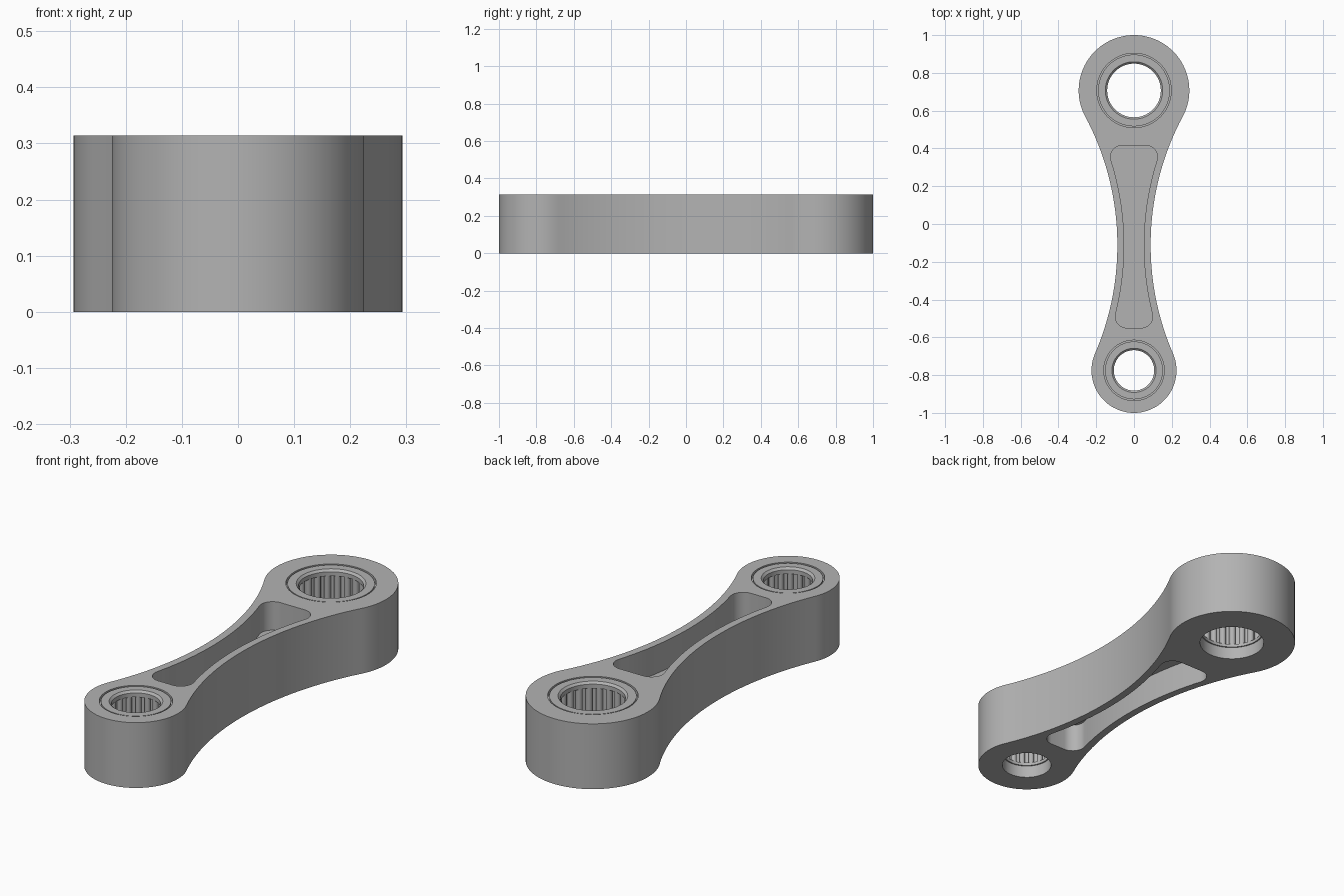
import bpy, bmesh
from math import sin, cos, pi, sqrt, atan2

cube = bpy.data.objects.get("Cube")
if cube:
    bpy.data.objects.remove(cube)

HEIGHT = 0.314
LIP = 0.06           # retaining lip under each bearing
BIG_Y, BIG_R = 0.707, 0.293
SMALL_Y, SMALL_R = -0.775, 0.225
FLANK_X, FLANK_Y, FLANK_R = 1.538, -0.112, 1.45   # concave side arc

steel = bpy.data.materials.new("steel grey")
steel.use_nodes = True
GREY = (0.45, 0.45, 0.45, 1)
steel.diffuse_color = GREY
steel.node_tree.nodes["Principled BSDF"].inputs["Base Color"].default_value = GREY


def make_object(name, bm):
    bmesh.ops.recalc_face_normals(bm, faces=bm.faces)
    mesh = bpy.data.meshes.new(name)
    bm.to_mesh(mesh)
    bm.free()
    mesh.materials.append(steel)
    obj = bpy.data.objects.new(name, mesh)
    bpy.context.collection.objects.link(obj)
    return obj


def arc(cx, cy, r, a0, a1, n):
    return [(cx + r * cos(a0 + (a1 - a0) * i / n),
             cy + r * sin(a0 + (a1 - a0) * i / n)) for i in range(n + 1)]


def mirrored(right):
    """Close a right-hand half outline with its mirror image."""
    return right + [(-x, y) for x, y in reversed(right) if abs(x) > 1e-5]


def prism(name, outline, z0, z1):
    bm = bmesh.new()
    face = bm.faces.new([bm.verts.new((x, y, z0)) for x, y in outline])
    top = bmesh.ops.extrude_face_region(bm, geom=[face])["geom"]
    bmesh.ops.translate(bm, vec=(0, 0, z1 - z0),
                        verts=[v for v in top if isinstance(v, bmesh.types.BMVert)])
    return make_object(name, bm)


def smooth(obj):
    bpy.ops.object.select_all(action='DESELECT')
    obj.select_set(True)
    bpy.context.view_layer.objects.active = obj
    bpy.ops.object.shade_smooth_by_angle(angle=pi / 6)


# Outline: two round ends joined by tangent concave flanks
up = atan2(FLANK_Y - BIG_Y, FLANK_X)
low = atan2(FLANK_Y - SMALL_Y, FLANK_X)
outline = mirrored(
    arc(0, SMALL_Y, SMALL_R, -pi / 2, low, 24)
    + arc(FLANK_X, FLANK_Y, FLANK_R, pi + low, pi + up, 32)[1:-1]
    + arc(0, BIG_Y, BIG_R, up, pi / 2, 28))
body = prism("rod_body", outline, 0, HEIGHT)

# Pocket outline: flanks offset inward, with filleted corners
POCKET_R, FILLET = FLANK_R + 0.036, 0.06


def corner(y):
    x = FLANK_X - sqrt((POCKET_R + FILLET) ** 2 - (y - FLANK_Y) ** 2)
    return x, y, atan2(FLANK_Y - y, FLANK_X - x)


x0, y0, a0 = corner(-0.55 + FILLET)
x1, y1, a1 = corner(0.415 - FILLET)
pocket = mirrored(
    arc(x0, y0, FILLET, -pi / 2, a0, 10)
    + arc(FLANK_X, FLANK_Y, POCKET_R, pi + a0, pi + a1, 24)[1:-1]
    + arc(x1, y1, FILLET, a1, pi / 2, 10))

# Cutters: pockets either side of a thin web, and stepped bores
WEB = 0.02
cutters = [prism("lower_pocket_cutter", pocket, -0.1, HEIGHT / 2 - WEB),
           prism("upper_pocket_cutter", pocket, HEIGHT / 2 + WEB, HEIGHT + 0.1)]
# centre y, bore radius, bearing inner radius, needle count, needle radius
bearings = {"big_end": (BIG_Y, 0.197, 0.142, 22, 0.015),
            "small_end": (SMALL_Y, 0.160, 0.107, 18, 0.013)}
for name, (y, bore, inner, count, needle) in bearings.items():
    for label, r, z0, z1 in (("bore", bore, LIP, HEIGHT + 0.1),
                             ("lip", inner + 0.006, -0.1, LIP + 0.02)):
        ring = arc(0, y, r, 0, 2 * pi, 64)[:-1]
        cutters.append(prism(f"{name}_{label}_cutter", ring, z0, z1))

bpy.context.view_layer.objects.active = body
for cutter in cutters:
    mod = body.modifiers.new("cut", 'BOOLEAN')
    mod.operation, mod.solver, mod.object = 'DIFFERENCE', 'EXACT', cutter
    bpy.ops.object.modifier_apply(modifier=mod.name)
    bpy.data.objects.remove(cutter)
smooth(body)


def lathe(name, y, profile, n=64):
    bm = bmesh.new()
    rings = [[bm.verts.new((r * cos(2 * pi * i / n), y + r * sin(2 * pi * i / n), z))
              for i in range(n)] for r, z in profile]
    for a, b in zip(rings, rings[1:] + rings[:1]):
        for i in range(n):
            j = (i + 1) % n
            bm.faces.new((a[i], a[j], b[j], b[i]))
    return make_object(name, bm)


# Needle bearings: a flanged shell holding a ring of rollers
for name, (y, bore, inner, count, needle) in bearings.items():
    race = inner + 2 * needle
    top, bottom = HEIGHT - 0.02, LIP + 0.015
    smooth(lathe(f"{name}_bearing_shell", y, [
        (bore, LIP), (bore, top), (bore - 0.007, top), (bore - 0.007, HEIGHT - 0.002),
        (inner + 0.01, HEIGHT - 0.002), (inner, HEIGHT - 0.012), (inner, top - 0.012),
        (race, top - 0.012), (race, bottom), (inner, bottom), (inner, LIP)]))
    bm = bmesh.new()
    for i in range(count):
        a = 2 * pi * i / count
        part = bmesh.ops.create_cone(bm, cap_ends=True, segments=14, radius1=needle,
                                     radius2=needle, depth=top - 0.012 - bottom)
        mid = inner + needle + 0.001
        bmesh.ops.translate(bm, verts=part["verts"], vec=(
            mid * cos(a), y + mid * sin(a), (top - 0.012 + bottom) / 2))
    smooth(make_object(f"{name}_needles", bm))
